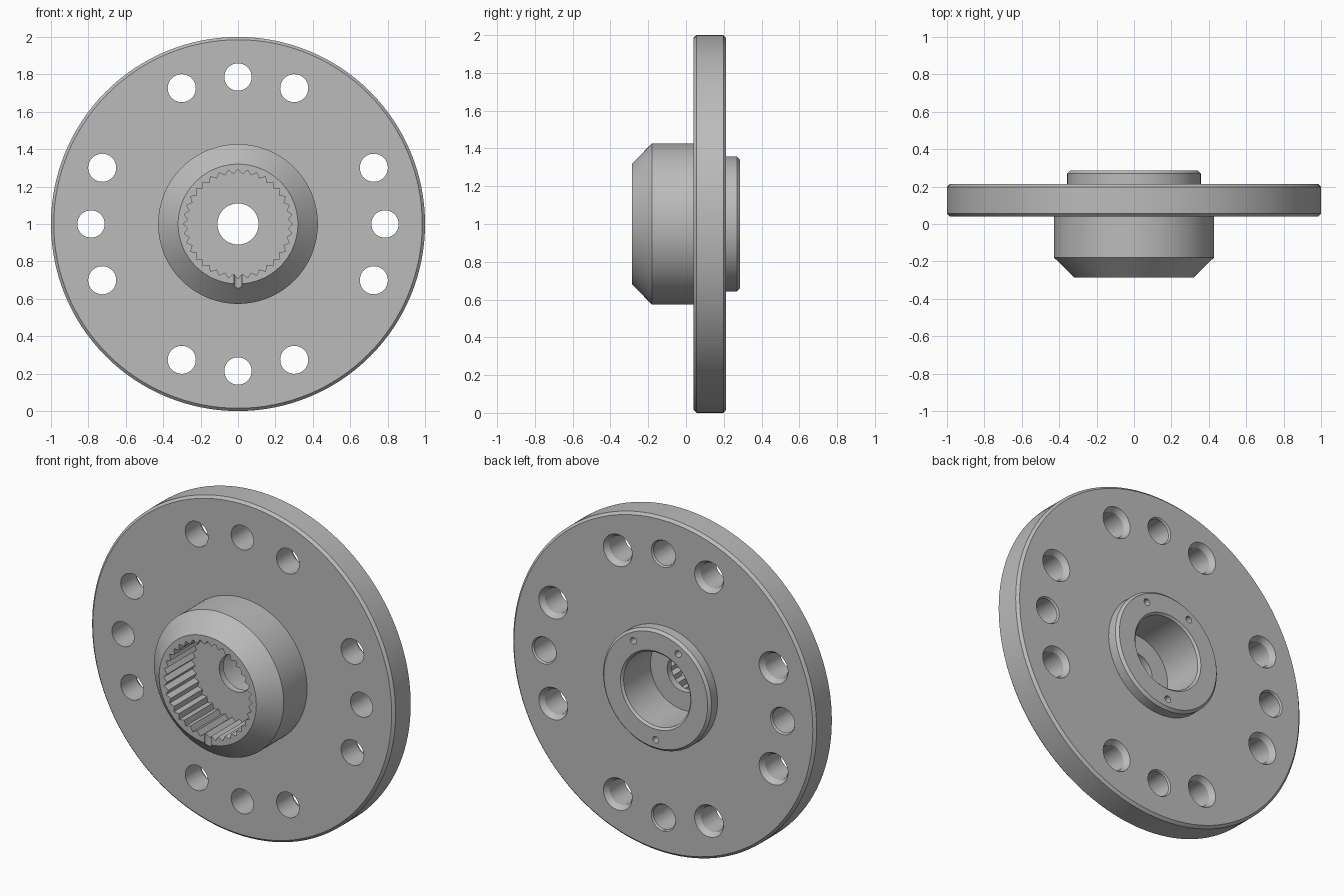
import bpy, bmesh
from math import sin, cos, pi, radians
from mathutils import Matrix

if "Cube" in bpy.data.objects:
    bpy.data.objects.remove(bpy.data.objects["Cube"], do_unlink=True)

AXIS_Z = 1.0

steel = bpy.data.materials.new("machined grey")
steel.diffuse_color = (0.5, 0.5, 0.5, 1)
steel.use_nodes = True
steel.node_tree.nodes["Principled BSDF"].inputs["Base Color"].default_value = (0.5, 0.5, 0.5, 1)


def turn(bm, profile, x=0, z=0, segs=40, tube=False, tooth=0):
    """Turn (radius, y) points about a y-parallel axis; tooth pulls in every second column."""
    rings = []
    for r, y in profile:
        ring = []
        for i in range(segs):
            a = 2 * pi * i / segs
            rr = r - tooth * (i % 2)
            ring.append(bm.verts.new((x + rr * cos(a), y, AXIS_Z + z + rr * sin(a))))
        rings.append(ring)
    pairs = list(zip(rings, rings[1:]))
    if tube:
        pairs.append((rings[-1], rings[0]))
    else:
        bm.faces.new(rings[0])
        bm.faces.new(rings[-1])
    for p, q in pairs:
        for i in range(segs):
            j = (i + 1) % segs
            bm.faces.new((p[i], p[j], q[j], q[i]))


def make(name, bm):
    bmesh.ops.recalc_face_normals(bm, faces=bm.faces)
    mesh = bpy.data.meshes.new(name)
    bm.to_mesh(mesh)
    bm.free()
    mesh.materials.append(steel)
    ob = bpy.data.objects.new(name, mesh)
    bpy.context.collection.objects.link(ob)
    return ob


# Flange, front hub and back boss turned as one body
bm = bmesh.new()
turn(bm, [(0.11, -0.02), (0.2, -0.02), (0.2, -0.285), (0.32, -0.285), (0.427, -0.18),
          (0.427, 0.04), (0.985, 0.04), (1.0, 0.055), (1.0, 0.198), (0.985, 0.213),
          (0.357, 0.213), (0.357, 0.27), (0.342, 0.285), (0.232, 0.285),
          (0.22, 0.273), (0.22, 0.02), (0.11, 0.02)], segs=128, tube=True)
body = make("flanged_hub", bm)

# Bolt holes: groups of three, outer pair with a wide countersink at the back
holes = bmesh.new()
for k in range(4):
    for offset in (-22.5, 0, 22.5):
        a = radians(90 * k + offset)
        r, rim, depth = (0.075, 0.095, 0.03) if offset else (0.073, 0.08, 0.01)
        turn(holes, [(r, 0), (r, 0.213 - depth), (rim, 0.213), (rim, 0.25)],
             0.786 * cos(a), 0.786 * sin(a))

# Pin holes in the back boss
for deg in (60, 120, 270):
    a = radians(deg)
    turn(holes, [(0.02, 0.23), (0.02, 0.32)], 0.295 * cos(a), 0.295 * sin(a), 20)
hole_cutter = make("hole_cutter", holes)

# Splined front bore
bm = bmesh.new()
turn(bm, [(0.292, -0.35), (0.292, -0.02)], segs=72, tooth=0.024)
spline_cutter = make("spline_cutter", bm)

# Index notch at the bottom of the hub rim
bm = bmesh.new()
bmesh.ops.create_cone(bm, cap_ends=True, segments=20, radius1=0.022, radius2=0.022, depth=0.15,
                      matrix=Matrix.Translation((0, -0.285, AXIS_Z - 0.325)))
notch_cutter = make("notch_cutter", bm)

bpy.ops.object.select_all(action='DESELECT')
bpy.context.view_layer.objects.active = body
body.select_set(True)
for cutter in (hole_cutter, spline_cutter, notch_cutter):
    cutter.hide_render = True
    mod = body.modifiers.new("cut", 'BOOLEAN')
    mod.operation = 'DIFFERENCE'
    mod.solver = 'EXACT'
    mod.object = cutter
    bpy.ops.object.modifier_apply(modifier=mod.name)
    bpy.data.objects.remove(cutter, do_unlink=True)

bpy.ops.object.shade_smooth_by_angle(angle=radians(25))
